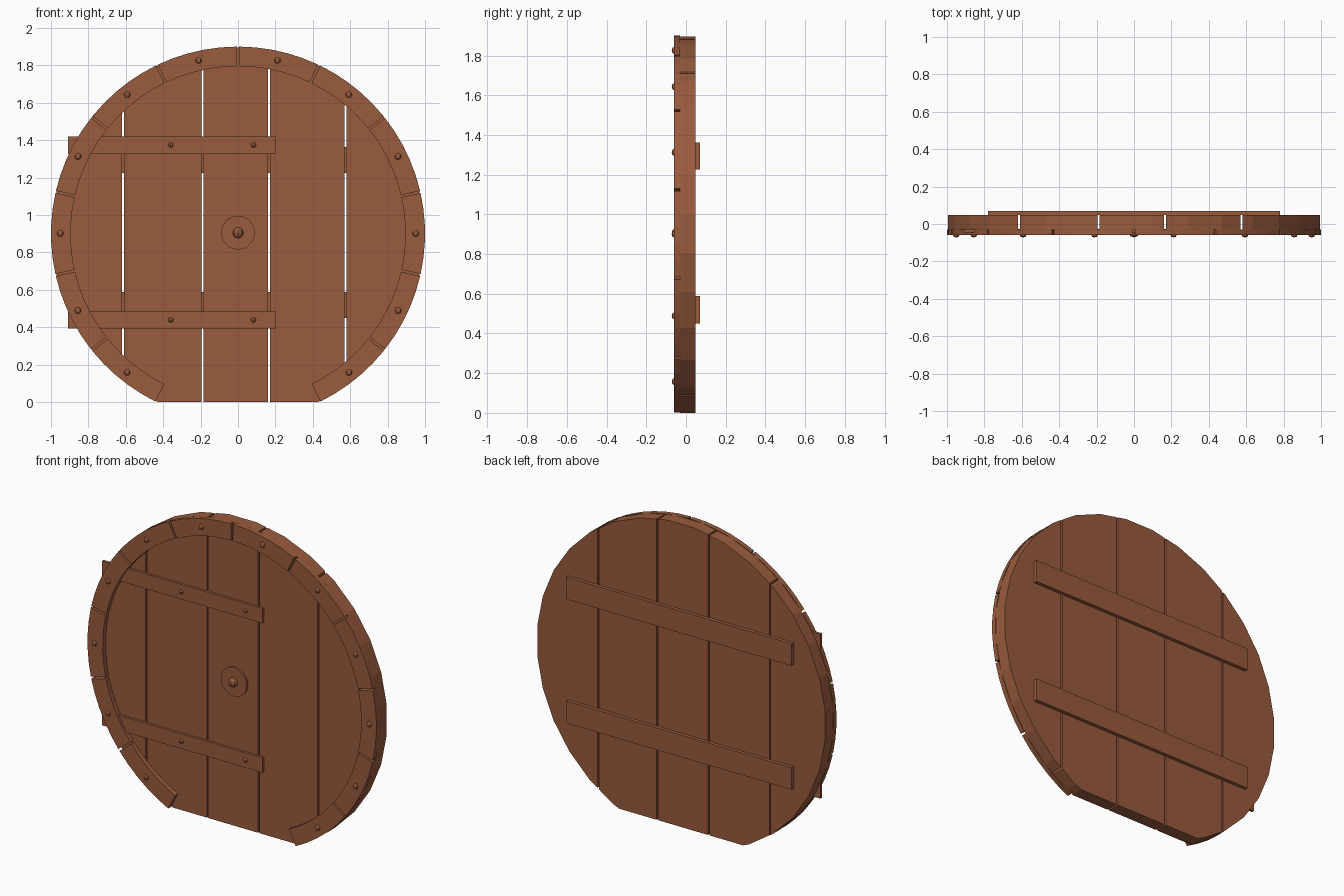
import bpy, bmesh, math
from mathutils import Vector, Matrix

cube = bpy.data.objects.get("Cube")
if cube:
    bpy.data.objects.remove(cube, do_unlink=True)

CENTRE_Z = 0.9
FRONT, BACK = -0.03, 0.048     # faces of the planks
RING_FRONT = -0.06

wood = bpy.data.materials.new("brown wood")
wood.use_nodes = True
colour = (0.32, 0.105, 0.048, 1)
wood.diffuse_color = colour
bsdf = next(n for n in wood.node_tree.nodes if n.type == "BSDF_PRINCIPLED")
bsdf.inputs["Base Color"].default_value = colour
bsdf.inputs["Roughness"].default_value = 0.8


def finish(name, bm):
    bmesh.ops.recalc_face_normals(bm, faces=bm.faces)
    mesh = bpy.data.meshes.new(name)
    bm.to_mesh(mesh)
    bm.free()
    mesh.materials.append(wood)
    obj = bpy.data.objects.new(name, mesh)
    bpy.context.collection.objects.link(obj)
    return obj


def extrude_outline(name, points, y0, y1, x_range=None):
    """Solid from an (x, z) outline, optionally clipped to an x range and the floor."""
    bm = bmesh.new()
    bm.faces.new([bm.verts.new((x, y0, z)) for x, z in points])
    if x_range:
        cuts = [((x_range[0], 0, 0), (-1, 0, 0)),
                ((x_range[1], 0, 0), (1, 0, 0)),
                ((0, 0, 0), (0, 0, -1))]
        for co, normal in cuts:
            bmesh.ops.bisect_plane(bm, geom=bm.verts[:] + bm.edges[:] + bm.faces[:],
                                   plane_co=co, plane_no=normal, clear_outer=True)
    new = bmesh.ops.extrude_face_region(bm, geom=bm.faces[:])["geom"]
    bmesh.ops.translate(bm, vec=(0, y1 - y0, 0),
                        verts=[g for g in new if isinstance(g, bmesh.types.BMVert)])
    return finish(name, bm)


def box(name, x0, x1, y0, y1, z0, z1):
    return extrude_outline(name, [(x0, z0), (x1, z0), (x1, z1), (x0, z1)], y0, y1)


def stud(name, x, y, z, radius, depth):
    bm = bmesh.new()
    bmesh.ops.create_uvsphere(bm, u_segments=8, v_segments=6, radius=1)
    bmesh.ops.transform(bm, verts=bm.verts, matrix=Matrix.Translation((x, y, z))
                        @ Matrix.Diagonal((radius, depth, radius, 1)))
    return finish(name, bm)


def polar(angle, radius):
    """Point on the door face, angle measured clockwise from the top."""
    return (radius * math.sin(angle), CENTRE_Z + radius * math.cos(angle))


# Vertical planks cut from one round outline
sides = 32
rim = [polar(2 * math.pi * (i + 0.5) / sides, 1.0) for i in range(sides)]
seams = [-1.1, -0.615, -0.19, 0.165, 0.575, 1.1]
for i, (a, b) in enumerate(zip(seams, seams[1:])):
    extrude_outline(f"plank_{i + 1}", rim, FRONT, BACK, (a + 0.005, b - 0.005))

# Segmented rim on the front, open at the bottom, one rivet in each piece
pieces, steps = 12, 5
span = math.radians(308.4) / pieces
gap = math.radians(0.35)
for i in range(pieces):
    start = (i - pieces / 2) * span
    a0, a1 = start + gap, start + span - gap
    angles = [a0 + (a1 - a0) * k / steps for k in range(steps + 1)]
    outline = [polar(a, 1.0) for a in angles] + [polar(a, 0.895) for a in reversed(angles)]
    extrude_outline(f"rim_piece_{i + 1}", outline, RING_FRONT, FRONT)
    x, z = polar(start + span / 2, 0.95)
    stud(f"rim_rivet_{i + 1}", x, RING_FRONT, z, 0.017, 0.012)

# Hinge straps on the front and cross battens on the back
for side, strap_z, batten_z in (("lower", 0.392, 0.45), ("upper", 1.327, 1.225)):
    box(f"{side}_hinge_strap", -0.91, 0.2, -0.045, -0.028, strap_z, strap_z + 0.093)
    for n, x in enumerate((-0.36, 0.083)):
        stud(f"{side}_strap_rivet_{n + 1}", x, -0.045, strap_z + 0.047, 0.014, 0.012)
    box(f"{side}_back_batten", -0.78, 0.78, BACK, 0.07, batten_z, batten_z + 0.138)

# Central handle
plate = [(0.09 * math.sin(2 * math.pi * i / sides),
          CENTRE_Z + 0.005 + 0.09 * math.cos(2 * math.pi * i / sides)) for i in range(sides)]
extrude_outline("handle_plate", plate, -0.042, FRONT)
stud("handle_knob", 0, -0.047, CENTRE_Z + 0.005, 0.029, 0.025)
